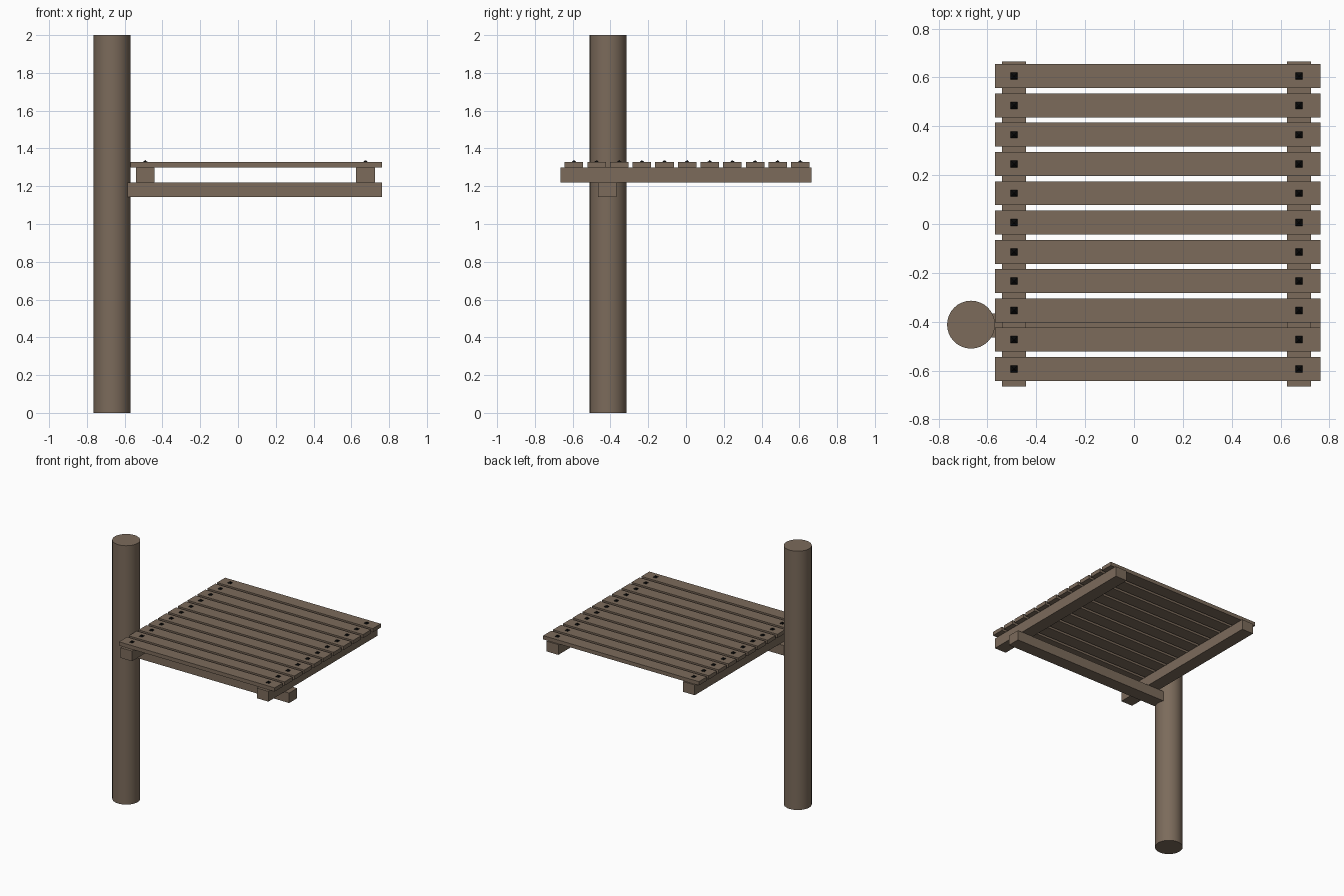
import bpy
import math

cube = bpy.data.objects.get("Cube")
if cube:
    bpy.data.objects.remove(cube, do_unlink=True)


def make_material(name, color):
    mat = bpy.data.materials.new(name)
    mat.use_nodes = True
    mat.diffuse_color = color
    bsdf = next(n for n in mat.node_tree.nodes if n.type == 'BSDF_PRINCIPLED')
    bsdf.inputs["Base Color"].default_value = color
    return mat


wood = make_material("weathered_wood", (0.2, 0.147, 0.105, 1))
iron = make_material("black_iron", (0.003, 0.003, 0.003, 1))


def box(name, x, y, z, mat=wood):
    """Box from (min, max) ranges on each axis."""
    bpy.ops.mesh.primitive_cube_add(size=1, location=[sum(r) / 2 for r in (x, y, z)])
    obj = bpy.context.object
    obj.name = name
    obj.scale = [r[1] - r[0] for r in (x, y, z)]
    bpy.ops.object.transform_apply(location=False, rotation=False, scale=True)
    obj.data.materials.append(mat)
    return obj


# Round post
bpy.ops.mesh.primitive_cylinder_add(vertices=32, radius=0.098, depth=2, location=(-0.667, -0.412, 1))
post = bpy.context.object
post.name = "post"
post.data.materials.append(wood)
bpy.ops.object.shade_smooth_by_angle(angle=math.radians(40))

# Support beam and the two joists resting on it
box("support_beam", (-0.6, 0.763), (-0.465, -0.367), (1.142, 1.219))
box("right_joist", (-0.54, -0.441), (-0.665, 0.665), (1.219, 1.298))
box("left_joist", (0.626, 0.725), (-0.665, 0.665), (1.219, 1.298))

# Deck planks, each with a pointed nail head over either joist
for i in range(11):
    y = 0.605 - 0.1198 * i
    box(f"plank_{i + 1}", (-0.568, 0.763), (y - 0.049, y + 0.049), (1.298, 1.327))
    for side, x in (("right", -0.491), ("left", 0.675)):
        bpy.ops.mesh.primitive_cone_add(vertices=4, radius1=0.02, radius2=0, depth=0.011,
                                        location=(x, y, 1.3325), rotation=(0, 0, math.pi / 4))
        nail = bpy.context.object
        nail.name = f"{side}_nail_{i + 1}"
        nail.data.materials.append(iron)
